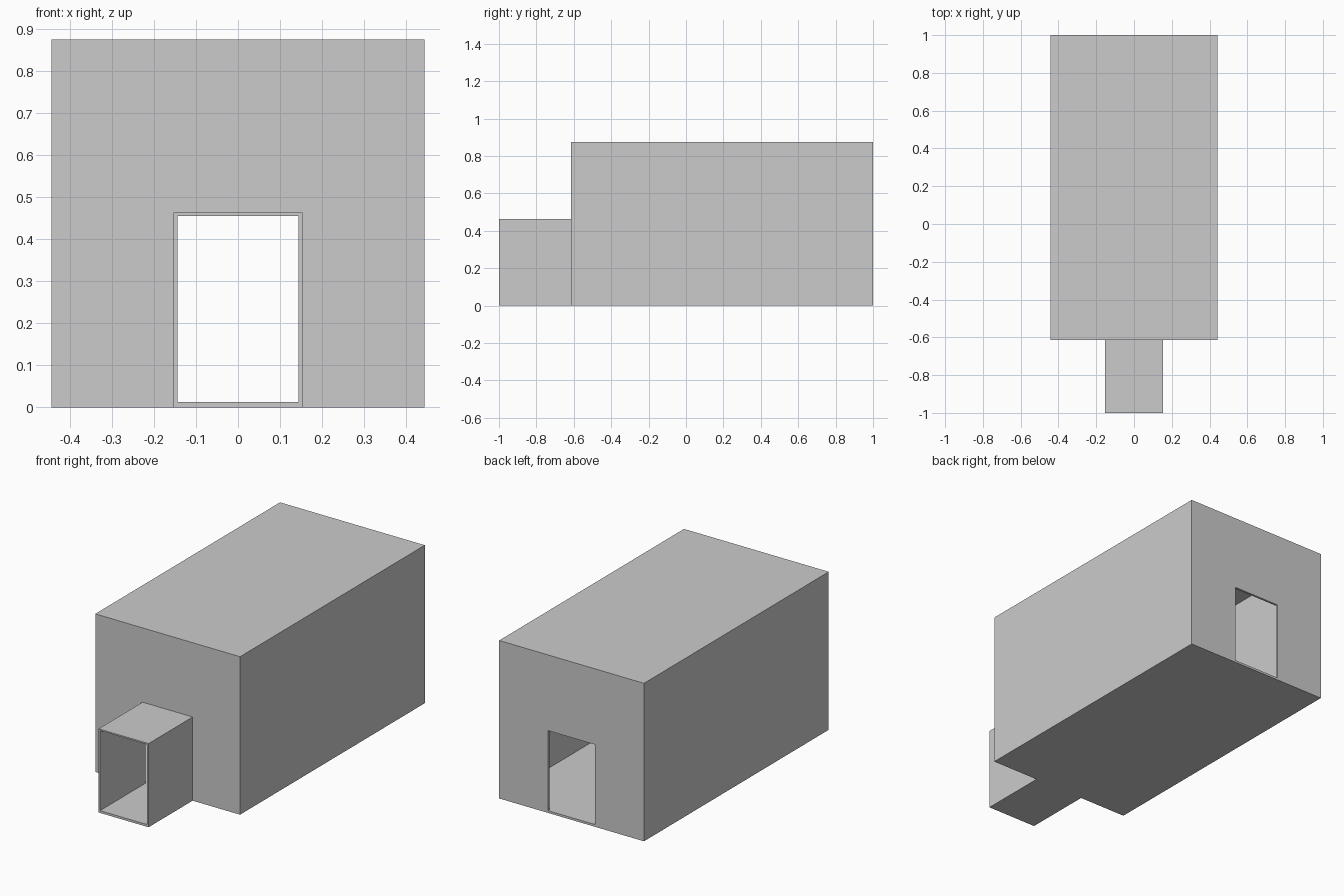
import bpy

if "Cube" in bpy.data.objects:
    bpy.data.objects.remove(bpy.data.objects["Cube"])


def box(name, x, y0, y1, z0, z1):
    """Axis-aligned box, symmetric about x = 0."""
    verts = [(sx * x, y, z) for z in (z0, z1) for sx, y in ((-1, y0), (1, y0), (1, y1), (-1, y1))]
    faces = [(3, 2, 1, 0), (4, 5, 6, 7)]
    faces += [(i, (i + 1) % 4, (i + 1) % 4 + 4, i + 4) for i in range(4)]
    mesh = bpy.data.meshes.new(name)
    mesh.from_pydata(verts, [], faces)
    obj = bpy.data.objects.new(name, mesh)
    bpy.context.collection.objects.link(obj)
    return obj


def cut(obj, cutter):
    mod = obj.modifiers.new("cut_" + cutter.name, 'BOOLEAN')
    mod.operation = 'DIFFERENCE'
    mod.solver = 'EXACT'
    mod.object = cutter
    cutter.hide_render = True
    cutter.display_type = 'WIRE'


WALL = 0.012
W, H, FRONT = 0.443, 0.874, -0.615

# Outer volumes: large room and the low entry tunnel in front of it
room = box("room", W, FRONT, 1.0, 0, H)
tunnel = box("entry_tunnel", 0.153, -1.0, FRONT, 0, 0.463)

# Room interior, and the doorway passage running through both ends
cavity = box("room_cavity", W - WALL, FRONT + WALL, 1.0 - WALL, WALL, H - WALL)
passage = box("doorway_passage", 0.144, -1.1, 1.1, 0.0125, 0.455)

cut(room, cavity)
cut(room, passage)
cut(tunnel, passage)

# Bake the cuts and drop the cutters
bpy.context.view_layer.update()
for obj in (room, tunnel):
    bpy.ops.object.select_all(action='DESELECT')
    bpy.context.view_layer.objects.active = obj
    obj.select_set(True)
    for mod in list(obj.modifiers):
        bpy.ops.object.modifier_apply(modifier=mod.name)
for obj in (cavity, passage):
    bpy.data.objects.remove(obj, do_unlink=True)
